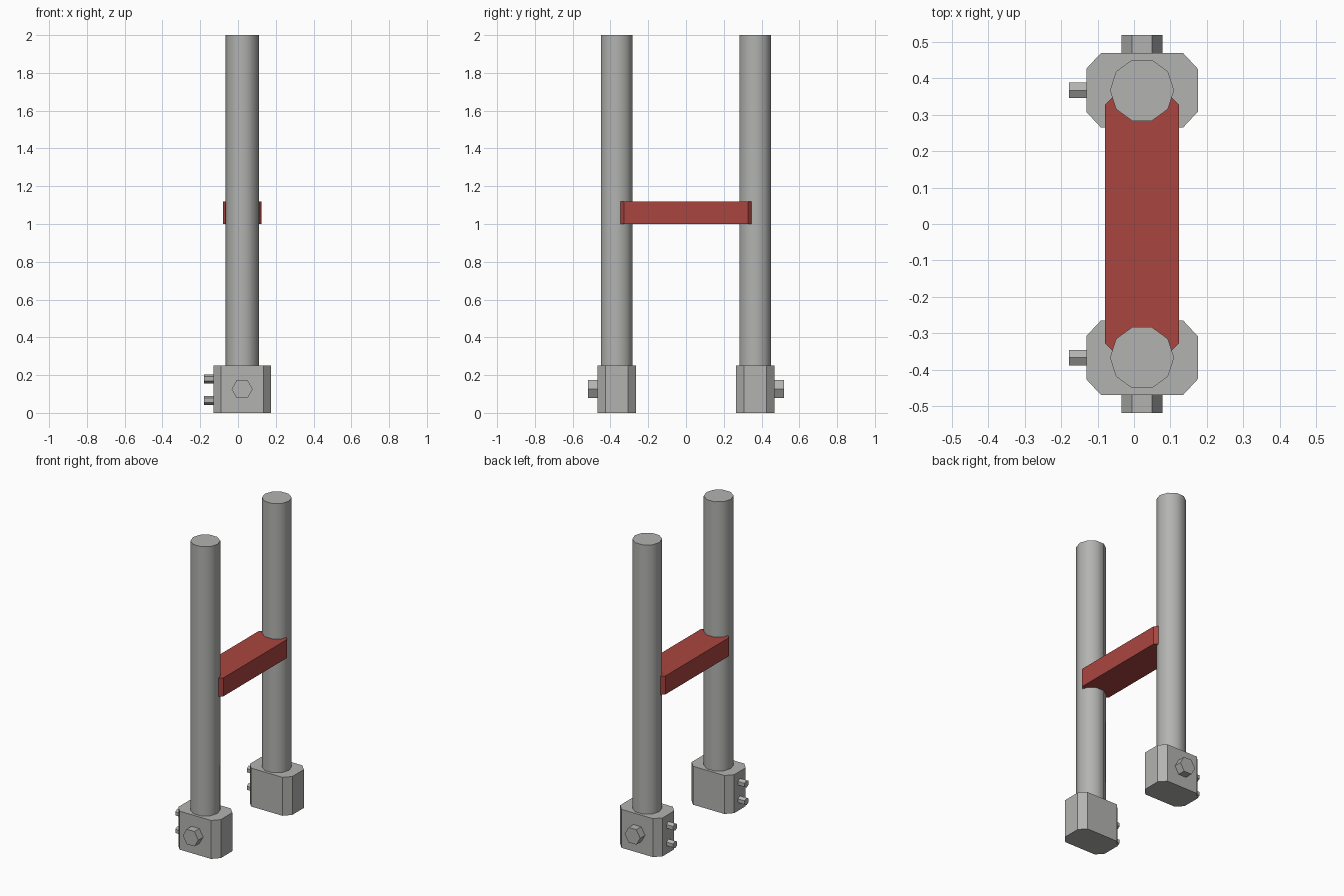
import bpy, bmesh
from math import radians
from mathutils import Matrix

if "Cube" in bpy.data.objects:
    bpy.data.objects.remove(bpy.data.objects["Cube"])

CX = 0.022      # shared centre line of the uprights
POLE_Y = 0.367


def material(name, rgb):
    m = bpy.data.materials.new(name)
    m.use_nodes = True
    m.diffuse_color = (*rgb, 1)
    m.node_tree.nodes["Principled BSDF"].inputs["Base Color"].default_value = (*rgb, 1)
    return m


steel = material("grey steel", (0.45, 0.45, 0.44))
red = material("red paint", (0.40, 0.06, 0.05))


def finish(name, bm, mat):
    bmesh.ops.recalc_face_normals(bm, faces=bm.faces[:])
    mesh = bpy.data.meshes.new(name)
    bm.to_mesh(mesh)
    bm.free()
    mesh.materials.append(mat)
    obj = bpy.data.objects.new(name, mesh)
    bpy.context.collection.objects.link(obj)
    return obj


def chamfered_prism(name, x, y, cx, cy, centre_y, z0, z1, mat):
    """Upright prism with half sizes x, y and corners cut by cx, cy."""
    quarter = [(x, y - cy), (x - cx, y)]
    outline = quarter + [(-a, b) for a, b in reversed(quarter)]
    outline += [(-a, -b) for a, b in outline]
    bm = bmesh.new()
    base = bm.faces.new([bm.verts.new((CX + a, centre_y + b, z0)) for a, b in outline])
    top = bmesh.ops.extrude_face_region(bm, geom=[base])["geom"]
    verts = [v for v in top if isinstance(v, bmesh.types.BMVert)]
    bmesh.ops.translate(bm, verts=verts, vec=(0, 0, z1 - z0))
    if not base.is_valid or not any(f.calc_center_median().z == z0 for f in bm.faces):
        bm.faces.new([v for v in bm.verts if v not in verts])
    return finish(name, bm, mat)


def rod(name, sides, radius, depth, centre, rotation, mat):
    bm = bmesh.new()
    bmesh.ops.create_cone(bm, cap_ends=True, segments=sides, radius1=radius,
                          radius2=radius, depth=depth,
                          matrix=Matrix.Translation(centre) @ rotation)
    return finish(name, bm, mat)


def smooth(obj):
    bpy.ops.object.select_all(action='DESELECT')
    obj.select_set(True)
    bpy.context.view_layer.objects.active = obj
    bpy.ops.object.shade_smooth_by_angle(angle=radians(40))


along_x = Matrix.Rotation(radians(90), 4, 'Y')
# Blender starts the ring on +Y, so turn it to put corners on the X axis
along_z = Matrix.Rotation(radians(90), 4, 'Z')
along_y = Matrix.Rotation(radians(90), 4, 'X') @ along_z

for side, s in (("front", -1), ("back", 1)):
    y = s * POLE_Y
    # Upright pole and its chamfered base block
    smooth(rod(side + "_pole", 10, 0.088, 1.8, (CX, y, 1.1), along_z, steel))
    chamfered_prism(side + "_base_block", 0.153, 0.102, 0.04, 0.043, y, 0, 0.25, steel)
    # Large bolt on the outer end
    rod(side + "_end_bolt", 6, 0.056, 0.08, (CX, s * 0.479, 0.126), along_y, steel)
    # Pair of small bolts on the right side
    for level, z in (("lower", 0.066), ("upper", 0.18)):
        rod(f"{side}_{level}_side_bolt", 6, 0.024, 0.07, (-0.144, y, z),
            along_x @ along_z @ along_z.inverted() @ Matrix.Rotation(radians(90), 4, 'Z'), steel)

# Crossbar between the poles
chamfered_prism("crossbar", 0.102, 0.347, 0.02, 0.02, 0, 1.0, 1.12, red)
